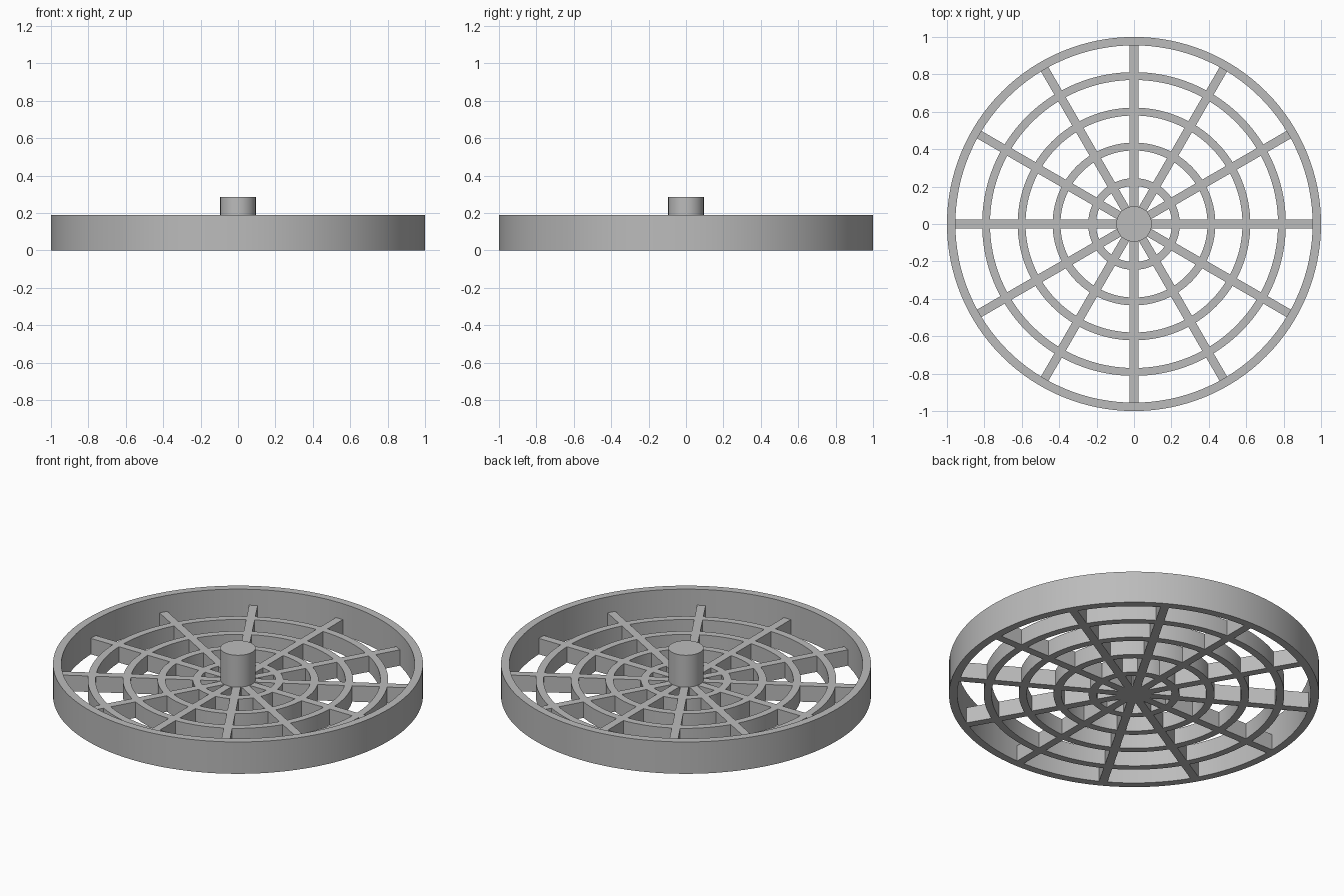
import bpy
import bmesh
from math import cos, sin, pi

cube = bpy.data.objects.get("Cube")
if cube:
    bpy.data.objects.remove(cube, do_unlink=True)

grey = bpy.data.materials.new("plain grey")
grey.use_nodes = True
colour = (0.5, 0.5, 0.5, 1)
grey.diffuse_color = colour
grey.node_tree.nodes["Principled BSDF"].inputs["Base Color"].default_value = colour

SEGMENTS = 128
GRID_HEIGHT = 0.095
RIM_HEIGHT = 0.19


def add_object(name, bm, smooth=True):
    bmesh.ops.recalc_face_normals(bm, faces=bm.faces)
    mesh = bpy.data.meshes.new(name)
    bm.to_mesh(mesh)
    bm.free()
    mesh.materials.append(grey)
    obj = bpy.data.objects.new(name, mesh)
    bpy.context.collection.objects.link(obj)
    if smooth:
        bpy.ops.object.select_all(action="DESELECT")
        obj.select_set(True)
        bpy.context.view_layer.objects.active = obj
        bpy.ops.object.shade_smooth_by_angle()
    return obj


def add_ring(name, inner, outer, height):
    # Sweep a rectangular section around the z axis
    bm = bmesh.new()
    section = [(inner, 0), (outer, 0), (outer, height), (inner, height)]
    loops = []
    for i in range(SEGMENTS):
        a = 2 * pi * i / SEGMENTS
        loops.append([bm.verts.new((r * cos(a), r * sin(a), z)) for r, z in section])
    for i, here in enumerate(loops):
        after = loops[(i + 1) % SEGMENTS]
        for j in range(4):
            k = (j + 1) % 4
            bm.faces.new((here[j], after[j], after[k], here[k]))
    return add_object(name, bm)


# Tall outer rim and the low concentric rings
add_ring("outer_rim", 0.955, 1.0, RIM_HEIGHT)
for i, radius in enumerate((0.245, 0.435, 0.622, 0.812)):
    add_ring(f"grid_ring_{i + 1}", radius - 0.042, radius, GRID_HEIGHT)

# Six full-width bars make the twelve spokes
for i in range(6):
    bm = bmesh.new()
    bmesh.ops.create_cube(bm, size=1)
    bmesh.ops.scale(bm, vec=(1.996, 0.046, GRID_HEIGHT), verts=bm.verts)
    bmesh.ops.translate(bm, vec=(0, 0, GRID_HEIGHT / 2), verts=bm.verts)
    bar = add_object(f"spoke_bar_{i + 1}", bm, smooth=False)
    bar.rotation_euler.z = i * pi / 6

# Central hub post
HUB_HEIGHT = 0.285
bm = bmesh.new()
bmesh.ops.create_cone(bm, cap_ends=True, segments=64, radius1=0.095,
                      radius2=0.095, depth=HUB_HEIGHT)
bmesh.ops.translate(bm, vec=(0, 0, HUB_HEIGHT / 2), verts=bm.verts)
add_object("hub_post", bm)
